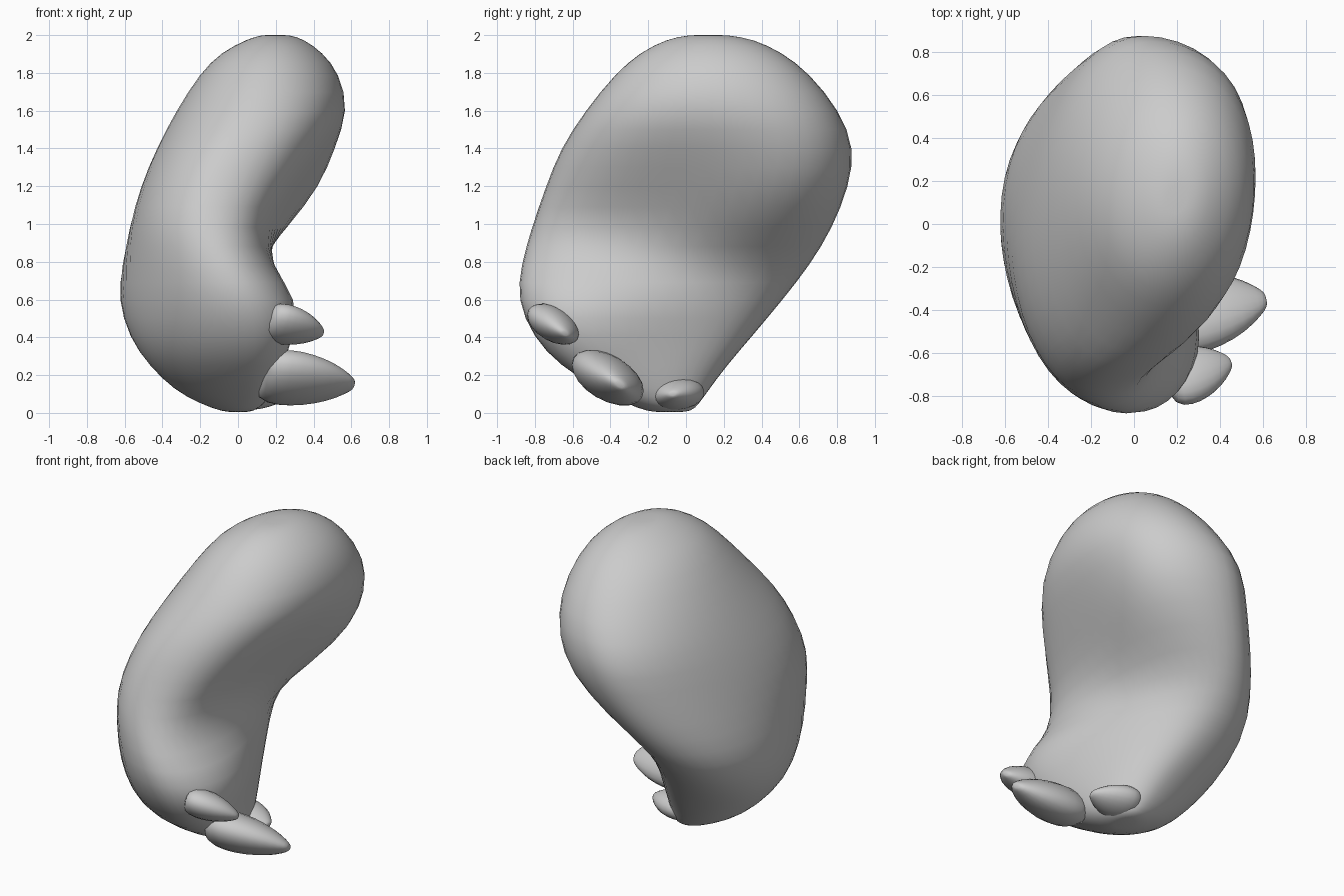
import bpy, bmesh, math
from mathutils import Vector

if "Cube" in bpy.data.objects:
    bpy.data.objects.remove(bpy.data.objects["Cube"])


def loft(name, rings, levels):
    """Skin a list of closed rings, cap both ends and smooth the result."""
    bm = bmesh.new()
    loops = [[bm.verts.new(p) for p in ring] for ring in rings]
    n = len(loops[0])
    for a, b in zip(loops, loops[1:]):
        for i in range(n):
            j = (i + 1) % n
            bm.faces.new((a[i], a[j], b[j], b[i]))
    for end in (loops[0], loops[-1]):
        mid = sum((v.co for v in end), Vector()) / n
        c = bm.verts.new(mid)
        for i in range(n):
            bm.faces.new((end[i], end[(i + 1) % n], c))
    bmesh.ops.recalc_face_normals(bm, faces=bm.faces)
    for f in bm.faces:
        f.smooth = True
    mesh = bpy.data.meshes.new(name)
    bm.to_mesh(mesh)
    bm.free()
    obj = bpy.data.objects.new(name, mesh)
    bpy.context.collection.objects.link(obj)
    mod = obj.modifiers.new("smooth", 'SUBSURF')
    mod.levels = mod.render_levels = levels
    return obj


def body_ring(z, y0, y1, x0, x1, back, bulge, dent, skew=0.0, n=24):
    """Horizontal slice: round back, front bulging with a soft hollow."""
    ring = []
    for i in range(n):
        a = 2 * math.pi * i / n
        c, s = math.cos(a), math.sin(a)
        y = (y0 + y1) / 2 + c * (y1 - y0) / 2
        x = (x0 + x1) / 2 + c * (x1 - x0) / 2
        if s >= 0:
            x += bulge * s - dent * s ** 4 + skew * c * s * s
        else:
            x += ((x0 + x1) / 2 - back) * s
        ring.append((x * 1.02, y * 1.02, z))
    return ring


# Bent paw: z, near y, far y, near x, far x, back x, bulge, dent, skew
slices = [
    (0.005, -0.20, 0.03, 0.00, 0.00, -0.08, 0.08, 0.00),
    (0.05, -0.31, 0.07, 0.02, -0.02, -0.20, 0.14, 0.00),
    (0.12, -0.45, 0.12, 0.04, -0.06, -0.33, 0.20, 0.02),
    (0.25, -0.66, 0.215, 0.05, -0.11, -0.46, 0.27, 0.03, -0.02),
    (0.40, -0.80, 0.345, 0.05, -0.20, -0.555, 0.36, 0.05, -0.06),
    (0.60, -0.885, 0.51, 0.01, -0.28, -0.607, 0.42, 0.03, -0.10),
    (0.78, -0.865, 0.65, -0.07, -0.22, -0.603, 0.33, 0.05, -0.06),
    (0.98, -0.81, 0.77, -0.17, -0.12, -0.57, 0.47, 0.11, 0.14),
    (1.20, -0.735, 0.855, -0.14, -0.01, -0.505, 0.61, 0.17, 0.12),
    (1.40, -0.66, 0.885, -0.06, 0.03, -0.425, 0.62, 0.12, 0.08),
    (1.60, -0.53, 0.805, 0.08, 0.14, -0.325, 0.51, 0.04),
    (1.80, -0.37, 0.645, 0.14, 0.18, -0.20, 0.37, 0.00),
    (1.91, -0.24, 0.50, 0.16, 0.20, -0.09, 0.26, 0.00),
    (1.98, -0.10, 0.35, 0.18, 0.20, 0.05, 0.15, 0.00),
    (2.00, 0.01, 0.22, 0.18, 0.20, 0.12, 0.08, 0.00),
]
loft("paw_body", [body_ring(*s) for s in slices], 1)


def claw(name, base, tip, wide, w, t, n=10):
    """Flattened, blunt-tipped claw from base to tip."""
    base, tip = Vector(base), Vector(tip)
    d = (tip - base).normalized()
    u = Vector(wide)
    u = (u - d * u.dot(d)).normalized()
    v = d.cross(u)
    rings = []
    for f, r in ((0, 0.95), (0.25, 1.1), (0.5, 1.0), (0.75, 0.74),
                 (0.93, 0.38), (1.0, 0.18)):
        c = base.lerp(tip, f)
        rings.append([c + u * (w * r * math.cos(2 * math.pi * i / n))
                      + v * (t * r * math.sin(2 * math.pi * i / n))
                      for i in range(n)])
    loft(name, rings, 1)


# Three claws along the lower edge
claw("middle_claw", (0.12, -0.44, 0.20), (0.615, -0.35, 0.15), (0, 0.85, -0.5), 0.21, 0.12)
claw("upper_claw", (0.15, -0.73, 0.49), (0.45, -0.64, 0.42), (0, 0.85, -0.5), 0.15, 0.09)
claw("lower_claw", (-0.02, -0.03, 0.10), (0.27, -0.07, 0.10), (0, 1, 0.1), 0.14, 0.085)
